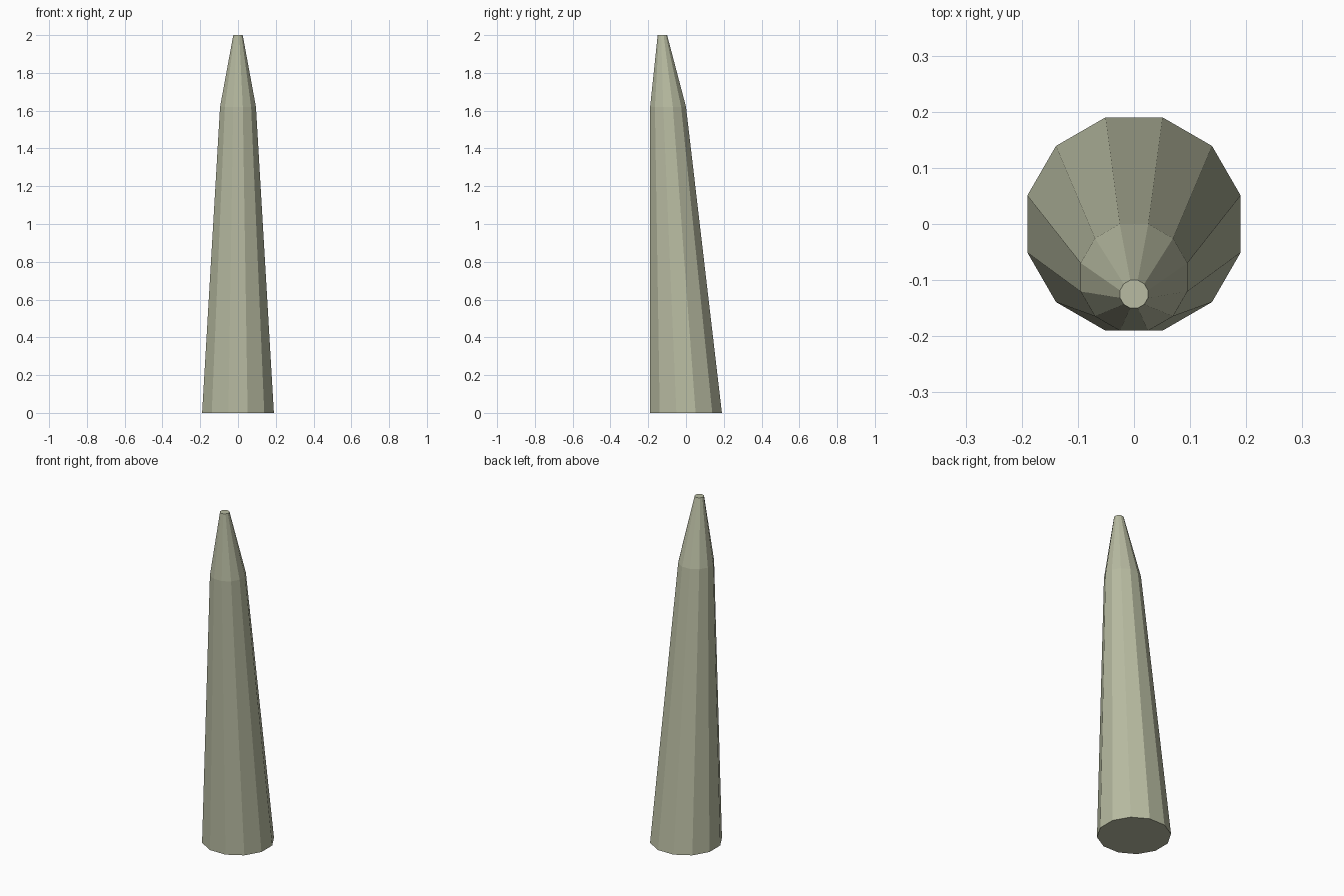
import bpy, bmesh, math

if "Cube" in bpy.data.objects:
    bpy.data.objects.remove(bpy.data.objects["Cube"])

SIDES = 12
# Rings as (height, centre y, distance from centre to flat side)
RINGS = [(0.0, 0.0, 0.19), (1.62, -0.095, 0.095), (2.0, -0.125, 0.025)]


def add_ring(bm, z, cy, apothem):
    r = apothem / math.cos(math.pi / SIDES)
    angles = [2 * math.pi * (i + 0.5) / SIDES for i in range(SIDES)]
    return [bm.verts.new((r * math.cos(a), cy + r * math.sin(a), z)) for a in angles]


# Leaning tapered spike: long shaft, steeper tip, flat caps
bm = bmesh.new()
rings = [add_ring(bm, *ring) for ring in RINGS]
for low, high in zip(rings, rings[1:]):
    for i in range(SIDES):
        j = (i + 1) % SIDES
        bm.faces.new((low[i], low[j], high[j], high[i]))
bm.faces.new(rings[0][::-1])
bm.faces.new(rings[-1])

mesh = bpy.data.meshes.new("spike")
bm.to_mesh(mesh)
bm.free()
spike = bpy.data.objects.new("spike", mesh)
bpy.context.collection.objects.link(spike)

# Muted olive colour
olive = bpy.data.materials.new("olive")
olive.diffuse_color = (0.48, 0.50, 0.36, 1.0)
olive.use_nodes = True
olive.node_tree.nodes["Principled BSDF"].inputs["Base Color"].default_value = olive.diffuse_color
mesh.materials.append(olive)
